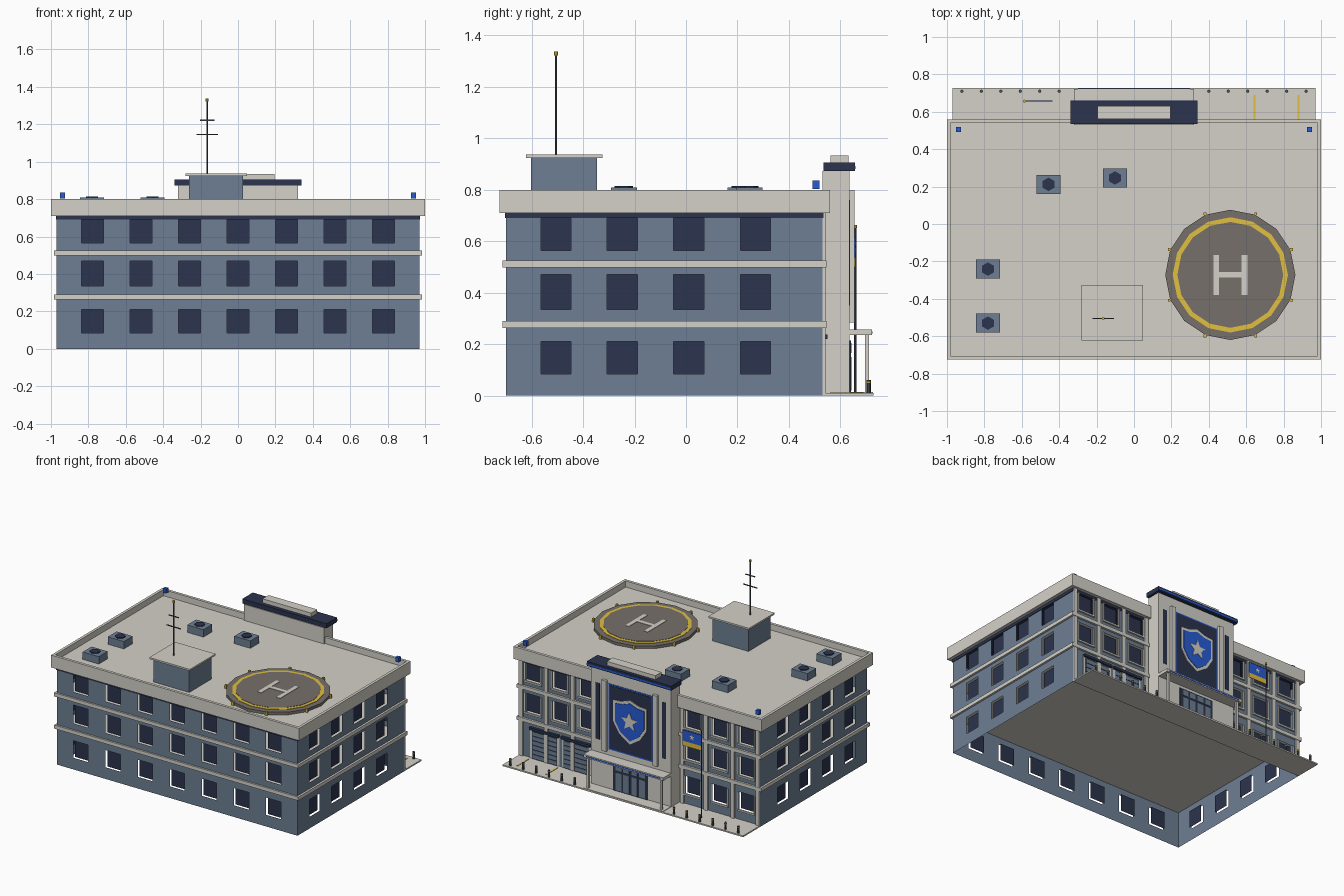
import bpy, bmesh
from math import sin, cos, pi, radians
from mathutils import Matrix, Vector

cube = bpy.data.objects.get("Cube")
if cube:
    bpy.data.objects.remove(cube, do_unlink=True)


def material(name, *rgb):
    m = bpy.data.materials.new(name)
    m.use_nodes = True
    m.diffuse_color = (*rgb, 1)
    m.node_tree.nodes["Principled BSDF"].inputs["Base Color"].default_value = (*rgb, 1)
    return m


WALL = material("slate wall", .155, .212, .295)
STONE = material("pale concrete", .66, .64, .58)
NAVY = material("navy", .025, .034, .074)
BLUE = material("bright blue", .02, .105, .66)
YELLOW = material("yellow", .75, .52, .05)
ASPHALT = material("helipad grey", .18, .163, .147)
METAL = material("dark metal", .07, .085, .105)


def finish(name, bm, *mats):
    me = bpy.data.meshes.new(name)
    bm.to_mesh(me)
    bm.free()
    for m in mats:
        me.materials.append(m)
    ob = bpy.data.objects.new(name, me)
    bpy.context.collection.objects.link(ob)
    return ob


def box(name, mat, x0, x1, y0, y1, z0, z1):
    bm = bmesh.new()
    size = Matrix.Diagonal((x1 - x0, y1 - y0, z1 - z0, 1))
    mid = Matrix.Translation(((x0 + x1) / 2, (y0 + y1) / 2, (z0 + z1) / 2))
    bmesh.ops.create_cube(bm, size=1, matrix=mid @ size)
    return finish(name, bm, mat)


def block(name, mat, x, y, w, d, z0, z1):
    return box(name, mat, x - w / 2, x + w / 2, y - d / 2, y + d / 2, z0, z1)


def cylinder(name, mat, x, y, r, z0, z1, sides=8, turn=0):
    bm = bmesh.new()
    place = Matrix.Translation((x, y, (z0 + z1) / 2)) @ Matrix.Rotation(turn, 4, "Z")
    bmesh.ops.create_cone(bm, cap_ends=True, segments=sides, radius1=r, radius2=r,
                          depth=z1 - z0, matrix=place)
    return finish(name, bm, mat)


def plate(name, mat, outline, y0, y1):
    """Extrude an x-z outline along y."""
    bm = bmesh.new()
    face = bm.faces.new([bm.verts.new((x, y0, z)) for x, z in outline])
    out = bmesh.ops.extrude_face_region(bm, geom=[face])["geom"]
    bmesh.ops.translate(bm, vec=(0, y1 - y0, 0),
                        verts=[v for v in out if isinstance(v, bmesh.types.BMVert)])
    bmesh.ops.recalc_face_normals(bm, faces=bm.faces)
    return finish(name, bm, mat)


def star(cx, cz, r):
    return [(cx + r * k * sin(i * pi / 5), cz + r * k * cos(i * pi / 5))
            for i in range(10) for k in [(1, .45)[i % 2]]]


# Thin walls with window openings and panes set behind them
FLOORS = [(.085, .21), (.335, .47), (.565, .69)]


def wall(name, start, end, centres, skip=lambda u, z: False, w=.118):
    start, end = Vector(start), Vector(end)
    along = (end - start).normalized()
    inward = Vector((0, 0, 1)).cross(along)
    us = [0] + [c + s * w / 2 for c in centres for s in (-1, 1)] + [(end - start).length]
    zs = [0] + [z for floor in FLOORS for z in floor] + [.72]
    bm = bmesh.new()
    grid = [[bm.verts.new(start + along * u + Vector((0, 0, z))) for z in zs] for u in us]
    for i in range(len(us) - 1):
        for j in range(len(zs) - 1):
            corners = [grid[i][j], grid[i + 1][j], grid[i + 1][j + 1], grid[i][j + 1]]
            pane = i % 2 and j % 2 and not skip(us[i], zs[j])
            if pane:
                corners = [bm.verts.new(v.co + inward * .018) for v in corners]
            bm.faces.new(corners).material_index = 1 if pane else 0
    return finish(name, bm, WALL, NAVY)


X, Y0, Y1 = .97, -.70, .53
BAYS = [.43, .645, .86]
side_rows = [-.505, -.247, .011, .27]
wall("plain_wall", (-X, Y0, 0), (X, Y0, 0), [X + (i - 3) * .259 for i in range(7)])
wall("left_wall", (X, Y0, 0), (X, Y1, 0), [y - Y0 for y in side_rows])
wall("right_wall", (-X, Y1, 0), (-X, Y0, 0), [Y1 - y for y in reversed(side_rows)])
wall("entrance_wall", (X, Y1, 0), (-X, Y1, 0),
     [X - b for b in reversed(BAYS)] + [X + b for b in BAYS],
     skip=lambda u, z: u < X and z < .2)

# Floor slabs that show as ledges, and dark cornice band
for z in (.264, .499):
    box("floor_ledge", STONE, -.985, .985, Y0 - .013, Y1 + .015, z, z + .026)
box("cornice_band", NAVY, -.974, .974, Y0 - .004, Y1 + .004, .69, .712)

# Roof deck and parapet
R0, R1, DECK, TOP = -.725, .56, .755, .80
box("roof_deck", STONE, -1, 1, R0, R1, .71, DECK)
for s in (-1, 1):
    block("parapet_side", STONE, s * .99, (R0 + R1) / 2, .02, R1 - R0, DECK, TOP)
for y in (R0 + .01, R1 - .01):
    block("parapet_end", STONE, 0, y, 1.96, .02, DECK, TOP)

# Pilasters and window surrounds on the entrance side
for s in (-1, 1):
    for x in (.345, .537, .752, .955):
        block("pilaster", STONE, s * x, Y1 + .006, .03, .012, .01, .71)
    for b in BAYS:
        for z0, z1 in FLOORS:
            if s > 0 and z0 < .2:
                continue
            for e in (-1, 1):
                block("window_jamb", STONE, s * b + e * .064, Y1 + .003, .01, .008, z0 - .01, z1)
            block("window_sill", STONE, s * b, Y1 + .005, .14, .012, z0 - .012, z0)

# Garage doors
for x in (.51, .765):
    block("garage_frame", STONE, x, Y1 + .002, .235, .006, .01, .232)
    block("garage_door", NAVY, x, Y1 + .003, .2, .010, .01, .215)
    for i in range(6):
        z = .016 + i * .033
        block("door_slat", WALL, x, Y1 + .006, .194, .008, z, z + .026)
    block("garage_awning", NAVY, x, Y1 + .01, .235, .02, .22, .238)

# Apron, lane lines and bollards
box("apron", STONE, -X, X, Y1, .728, 0, .01)
for x in (.645, .88):
    box("lane_line", YELLOW, x - .005, x + .005, .56, .69, .01, .013)
for s in (-1, 1):
    for i in range(6):
        x = s * (.4 + i * .104)
        cylinder("bollard", METAL, x, .71, .008, .01, .062)
        cylinder("bollard_band", YELLOW, x, .71, .009, .05, .056)

# Entrance tower
box("tower", STONE, -.322, .322, Y1, .635, 0, .872)
box("tower_cap", NAVY, -.34, .34, .535, .656, .872, .905)
box("cap_trim", BLUE, -.34, .34, .656, .659, .88, .893)
box("tower_crest", STONE, -.196, .196, .562, .632, .905, .934)
box("crest_panel_border", BLUE, -.18, .18, .634, .638, .30, .78)
box("crest_panel", NAVY, -.17, .17, .634, .641, .31, .77)
for s in (-1, 1):
    block("tower_pilaster", STONE, s * .205, .645, .036, .02, .285, .80)
    block("tower_slit", NAVY, s * .268, .635, .034, .004, .35, .76)


def shield(k):
    right = [(.0, .155), (.07, .13), (.135, .125), (.135, -.03), (.085, -.11), (0, -.165)]
    pts = right + [(-x, z) for x, z in reversed(right[1:-1])]
    return [(x * k, .55 + z * k) for x, z in pts]


plate("shield_rim", STONE, shield(1), .640, .646)
plate("shield_face", BLUE, shield(.86), .644, .650)
plate("shield_star", STONE, star(0, .55, .07), .648, .654)

# Entrance doors and canopy
box("door_frame", NAVY, -.14, .14, .632, .640, .01, .215)
for x in (-.095, -.033, .033, .095):
    block("door_glass", WALL, x, .640, .048, .006, .02, .15)
    block("transom_glass", WALL, x, .640, .048, .006, .165, .205)
box("canopy", STONE, -.322, .322, .63, .722, .235, .257)
box("canopy_trim", BLUE, -.30, .30, .722, .724, .242, .250)
box("entrance_step", STONE, -.322, .322, .635, .726, .01, .014)
for s in (-1, 1):
    block("canopy_column", STONE, s * .295, .703, .016, .016, .01, .236)

# Flag
PX, PY = -.585, .657
cylinder("flag_pole", METAL, PX, PY, .0045, .01, .655)
cylinder("pole_tip", YELLOW, PX, PY, .008, .652, .664)
box("flag_field", BLUE, PX, PX + .15, PY - .002, PY + .002, .535, .615)
box("flag_stripe", YELLOW, PX, PX + .15, PY - .002, PY + .002, .50, .535)
plate("flag_star", STONE, star(PX + .075, .577, .022), PY - .003, PY + .003)

# Helipad
HX, HY, PAD = .515, -.272, .775
cylinder("helipad", ASPHALT, HX, HY, .348, DECK, PAD, 16)
cylinder("helipad_ring", YELLOW, HX, HY, .308, PAD, PAD + .003, 16)
cylinder("helipad_centre", ASPHALT, HX, HY, .283, PAD, PAD + .005, 16)
for s in (-1, 1):
    block("marking_upright", STONE, HX + s * .076, HY, .03, .215, PAD, PAD + .008)
block("marking_bar", STONE, HX, HY, .13, .03, PAD, PAD + .008)
for i in range(8):
    a = radians(22.5 + 45 * i)
    block("pad_light", YELLOW, HX + .354 * cos(a), HY + .354 * sin(a), .014, .014, DECK, .782)

# Stair house and antenna
box("stair_house", WALL, -.262, .028, -.602, -.345, DECK, .924)
box("stair_house_roof", STONE, -.28, .047, -.622, -.325, .924, .936)
AX, AY = -.165, -.505
cylinder("antenna_mast", METAL, AX, AY, .0045, .93, 1.328)
cylinder("antenna_tip", YELLOW, AX, AY, .008, 1.322, 1.337)
for z, w in ((1.145, .115), (1.222, .078)):
    block("antenna_bar", METAL, AX, AY, w, .006, z - .003, z + .003)

# Roof vents and corner beacons
for x, y in ((-.457, .212), (-.102, .246), (-.781, -.241), (-.781, -.53)):
    block("vent_box", WALL, x, y, .13, .102, DECK, .809)
    cylinder("vent_fan", NAVY, x, y, .036, .809, .815, 6)
for s in (-1, 1):
    block("beacon", BLUE, s * .938, .505, .026, .026, .803, .836)
